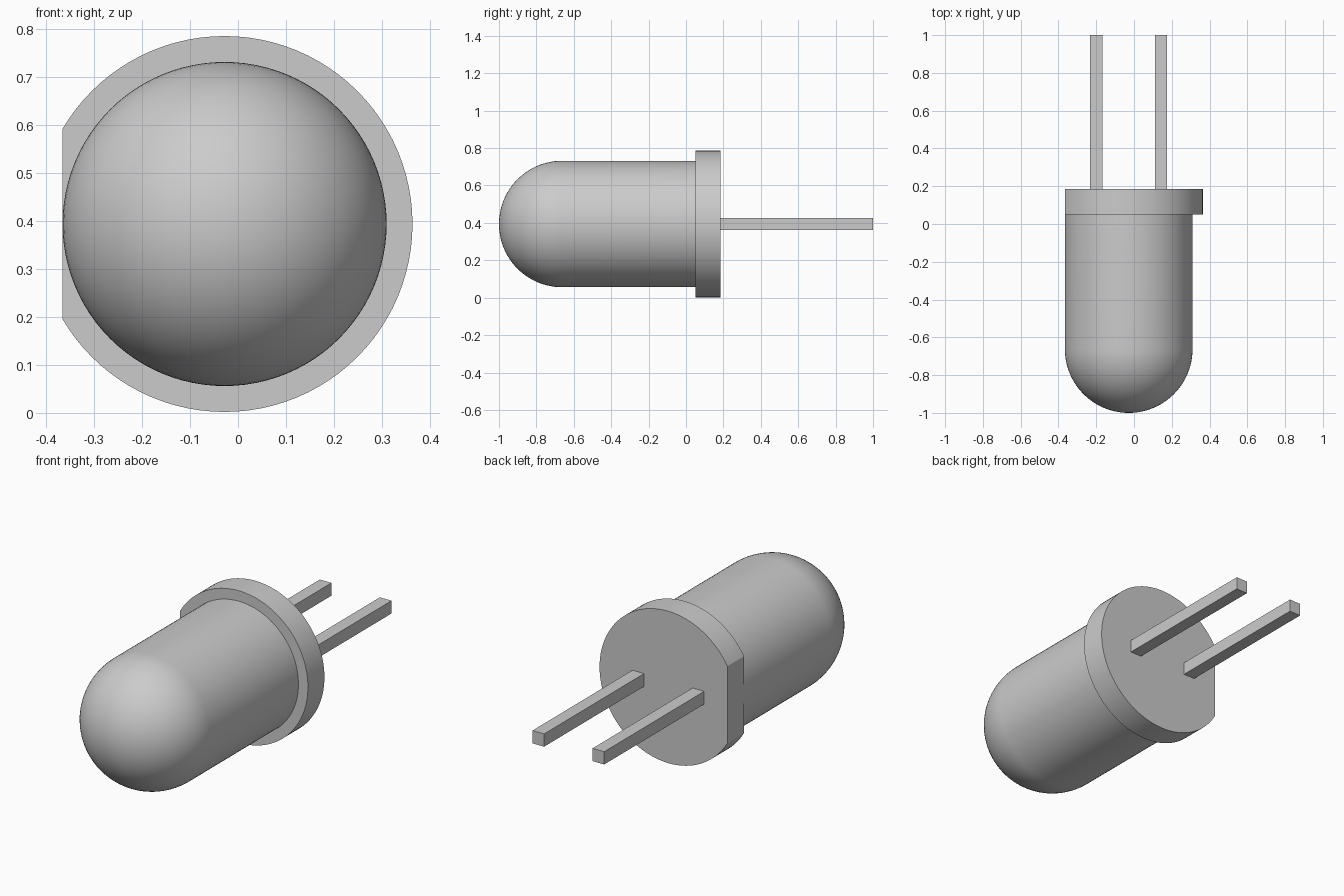
import bpy, bmesh, math
from mathutils import Matrix, Vector

old = bpy.data.objects.get("Cube")
if old:
    bpy.data.objects.remove(old, do_unlink=True)

AXIS_X, AXIS_Z = -0.028, 0.394
BODY_R, FLANGE_R = 0.338, 0.392
FLANGE_FRONT, FLANGE_BACK = 0.05, 0.185
SEGMENTS = 96

grey = bpy.data.materials.new("plain grey")
grey.use_nodes = True
grey.diffuse_color = (0.6, 0.6, 0.6, 1)
grey.node_tree.nodes["Principled BSDF"].inputs["Base Color"].default_value = grey.diffuse_color


def finish(bm, name, smooth=True):
    bmesh.ops.recalc_face_normals(bm, faces=bm.faces)
    mesh = bpy.data.meshes.new(name)
    bm.to_mesh(mesh)
    bm.free()
    mesh.materials.append(grey)
    obj = bpy.data.objects.new(name, mesh)
    bpy.context.collection.objects.link(obj)
    if smooth:
        bpy.ops.object.select_all(action="DESELECT")
        obj.select_set(True)
        bpy.context.view_layer.objects.active = obj
        bpy.ops.object.shade_smooth_by_angle(angle=math.radians(30))
    return obj


def lathe(profile):
    """Spin (radius, y) points around the long axis."""
    bm = bmesh.new()
    verts = [bm.verts.new((AXIS_X + r, y, AXIS_Z)) for r, y in profile]
    edges = [bm.edges.new(pair) for pair in zip(verts, verts[1:])]
    bmesh.ops.spin(bm, geom=verts + edges, cent=(AXIS_X, 0, AXIS_Z), axis=(0, 1, 0),
                   angle=math.tau, steps=SEGMENTS, use_duplicate=False)
    bmesh.ops.remove_doubles(bm, verts=bm.verts, dist=1e-5)
    return bm


# Domed lens: hemisphere flowing into a cylinder
steps = 24
dome = [(BODY_R * math.sin(i / steps * math.pi / 2),
         -1 + BODY_R * (1 - math.cos(i / steps * math.pi / 2))) for i in range(steps + 1)]
finish(lathe(dome + [(BODY_R, FLANGE_FRONT)]), "lens")

# Base flange with one side cut flat, level with the lens wall
bm = lathe([(0, FLANGE_FRONT), (FLANGE_R, FLANGE_FRONT), (FLANGE_R, FLANGE_BACK), (0, FLANGE_BACK)])
cut = bmesh.ops.bisect_plane(bm, geom=bm.verts[:] + bm.edges[:] + bm.faces[:],
                             plane_co=(AXIS_X - BODY_R, 0, 0), plane_no=(-1, 0, 0), clear_outer=True)
bmesh.ops.holes_fill(bm, edges=[e for e in bm.edges if e.is_boundary])
finish(bm, "base_flange")

# Two square leads running back from the flange
for name, x in (("right_lead", -0.2), ("left_lead", 0.143)):
    bm = bmesh.new()
    centre = Vector((x, (FLANGE_BACK + 1) / 2, AXIS_Z))
    size = Vector((0.066, 1 - FLANGE_BACK, 0.066))
    bmesh.ops.create_cube(bm, size=1, matrix=Matrix.LocRotScale(centre, None, size))
    finish(bm, name, smooth=False)
